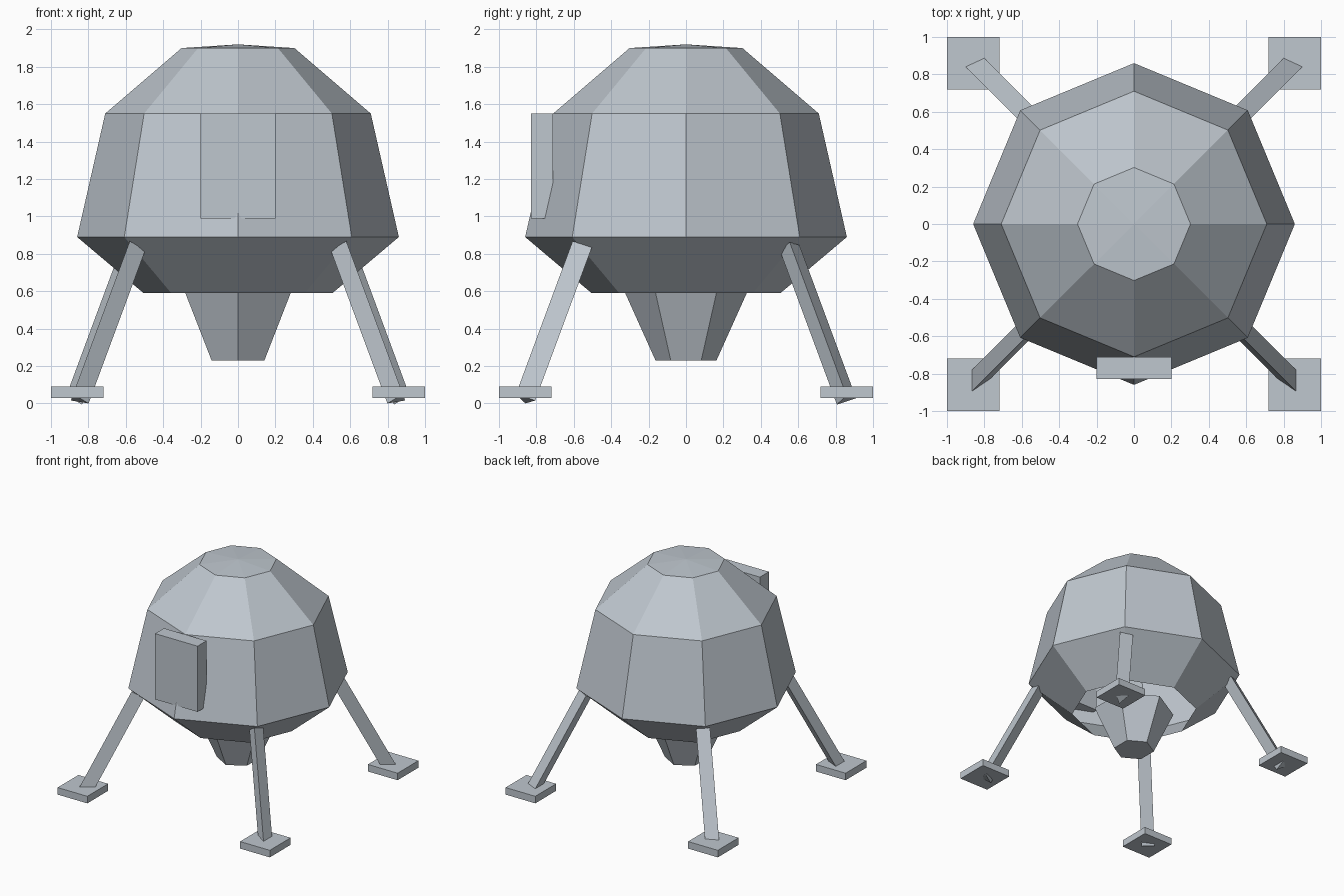
import bpy, bmesh
from math import radians, sin, cos
from mathutils import Vector

cube = bpy.data.objects.get("Cube")
if cube:
    bpy.data.objects.remove(cube, do_unlink=True)

metal = bpy.data.materials.new("pale_grey_metal")
metal.use_nodes = True
GREY = (0.52, 0.57, 0.62, 1)
metal.diffuse_color = GREY
metal.node_tree.nodes["Principled BSDF"].inputs["Base Color"].default_value = GREY


def finish(name, bm):
    """Turn a bmesh into a flat-shaded object."""
    mesh = bpy.data.meshes.new(name)
    bm.to_mesh(mesh)
    bm.free()
    mesh.materials.append(metal)
    obj = bpy.data.objects.new(name, mesh)
    bpy.context.collection.objects.link(obj)
    return obj


def bridge(bm, low, high):
    n = len(low)
    for i in range(n):
        j = (i + 1) % n
        bm.faces.new((low[i], low[j], high[j], high[i]))


def lathe(name, profile, sides, start=0, apex=None, closed=False):
    """Stack rings of (radius, height), optionally with a pointed or flat end."""
    bm = bmesh.new()
    rings = []
    for r, z in profile:
        angles = [radians(start + 360 * i / sides) for i in range(sides)]
        rings.append([bm.verts.new((r * cos(a), r * sin(a), z)) for a in angles])
    for low, high in zip(rings, rings[1:]):
        bridge(bm, low, high)
    if apex:
        tip = bm.verts.new((0, 0, apex))
        for i in range(sides):
            bm.faces.new((rings[-1][i], rings[-1][(i + 1) % sides], tip))
    if closed:
        bm.faces.new(rings[0][::-1])
        bm.faces.new(rings[-1])
    return finish(name, bm)


def box(name, low, high):
    low, high = Vector(low), Vector(high)
    bm = bmesh.new()
    bmesh.ops.create_cube(bm, size=1)
    bmesh.ops.scale(bm, vec=high - low, verts=bm.verts)
    bmesh.ops.translate(bm, vec=(low + high) / 2, verts=bm.verts)
    return finish(name, bm)


def strut(name, sx, sy, twist):
    """Three-sided rod leaning outwards from the hull down to its foot pad."""
    top = Vector((0.555 * sx, 0.555 * sy, 0.84))
    foot = Vector((0.858 * sx, 0.858 * sy, 0.022))
    axis = (foot - top).normalized()
    out = Vector((sx, sy, 0)).normalized()
    out = (out - axis * out.dot(axis)).normalized()
    side = Vector((sx, -sy, 0)).normalized()
    bm = bmesh.new()
    rings = []
    for centre in (foot, top):
        angles = [radians(twist + 120 * i) for i in range(3)]
        rings.append([bm.verts.new(centre + 0.063 * (out * cos(a) + side * sin(a)))
                      for a in angles])
    bridge(bm, *rings)
    for ring in rings:
        bm.faces.new(ring)
    bmesh.ops.recalc_face_normals(bm, faces=bm.faces)
    return finish(name, bm)


# Faceted cabin, open underneath, with a shallow pointed roof
lathe("cabin_hull", [(0.505, 0.59), (0.86, 0.89), (0.71, 1.55), (0.302, 1.90)],
      8, apex=1.92)

# Engine nozzle
lathe("engine_nozzle", [(0.163, 0.23), (0.325, 0.59)], 6, start=30, closed=True)

# Front hatch
box("front_hatch", (-0.2, -0.83, 0.99), (0.2, -0.71, 1.55))

# Landing legs and foot pads
for sx, side_name in ((1, "left"), (-1, "right")):
    for sy, end_name, twist in ((-1, "front", -18), (1, "back", 42)):
        label = end_name + "_" + side_name
        strut(label + "_leg", sx, sy, twist)
        x, y = 0.86 * sx, 0.86 * sy
        box(label + "_foot_pad", (x - 0.14, y - 0.14, 0.03), (x + 0.14, y + 0.14, 0.09))
